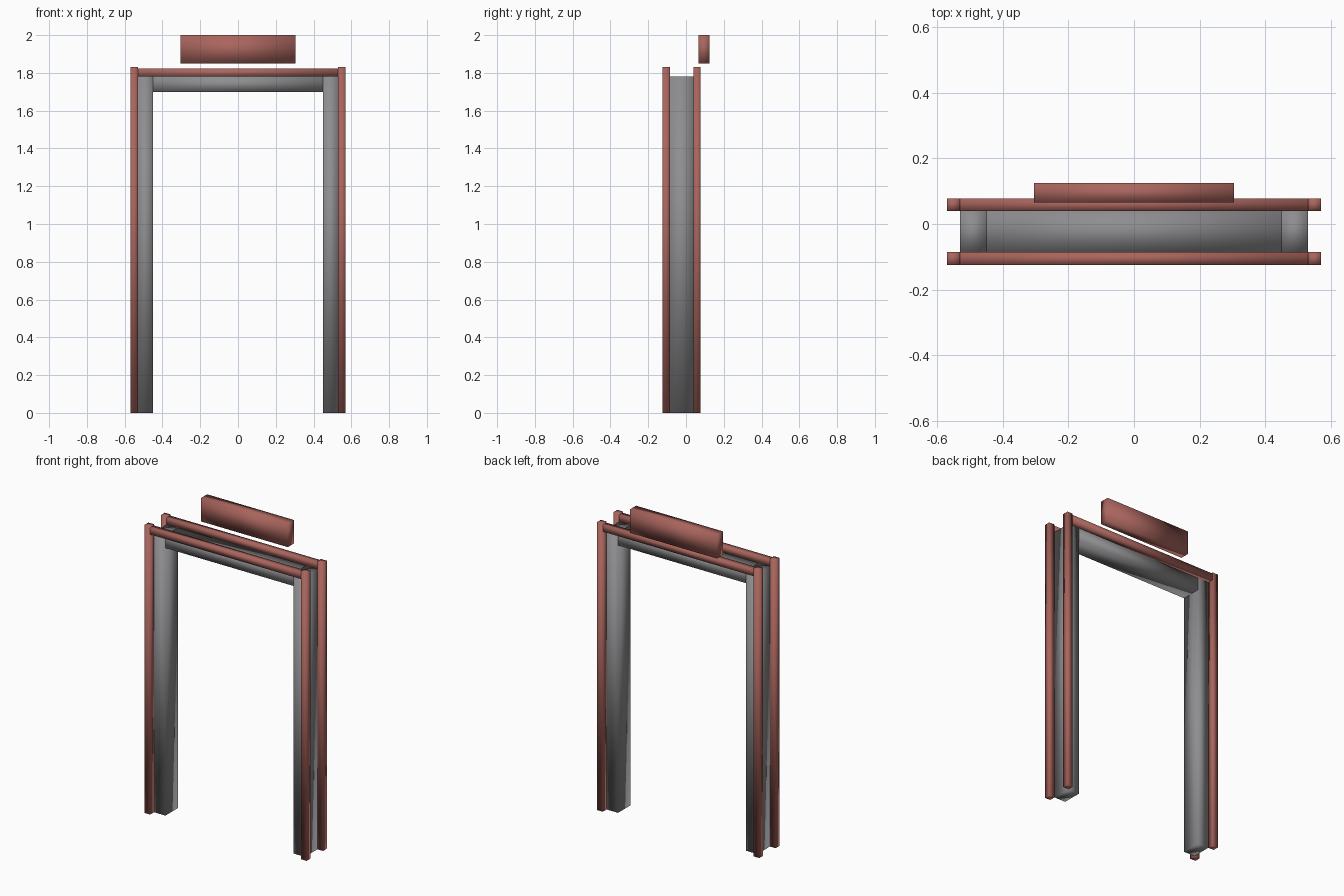
import bpy

cube = bpy.data.objects.get("Cube")
if cube:
    bpy.data.objects.remove(cube, do_unlink=True)


def make_material(name, color):
    mat = bpy.data.materials.new(name)
    mat.use_nodes = True
    mat.diffuse_color = color
    mat.node_tree.nodes["Principled BSDF"].inputs["Base Color"].default_value = color
    return mat


def box(name, xs, ys, zs, mat):
    """Softly shaded box spanning the given ranges."""
    ranges = (xs, ys, zs)
    bpy.ops.mesh.primitive_cube_add(size=1)
    obj = bpy.context.object
    obj.name = name
    obj.location = [(a + b) / 2 for a, b in ranges]
    obj.scale = [b - a for a, b in ranges]
    bpy.ops.object.transform_apply(location=False, rotation=False, scale=True)
    bpy.ops.object.shade_smooth()
    obj.data.materials.append(mat)
    return obj


red = make_material("dusty red", (0.40, 0.13, 0.11, 1))
grey = make_material("mid grey", (0.27, 0.27, 0.28, 1))

INNER, OUTER, EDGE = 0.45, 0.53, 0.57
FRONT = (-0.125, -0.086)
BACK = (0.04, 0.078)
DEPTH = (FRONT[1], BACK[0])
FRAME_TOP = 1.78


def side_range(side, a, b):
    return sorted((side * a, side * b))


# Grey door frame: two jambs and the header between them
for label, side in (("left", 1), ("right", -1)):
    box(label + "_jamb", side_range(side, INNER, OUTER), DEPTH, (0, FRAME_TOP), grey)
box("header", (-INNER, INNER), DEPTH, (1.70, FRAME_TOP), grey)

# Red trim around the front and back of the frame
for face, ys in (("front", FRONT), ("back", BACK)):
    for label, side in (("left", 1), ("right", -1)):
        box(f"{face}_{label}_trim", side_range(side, OUTER, EDGE), ys, (0, 1.83), red)
    box(face + "_top_trim", (-OUTER, OUTER), ys, (FRAME_TOP, 1.822), red)

# Sign plate above the doorway
box("sign_plate", (-0.305, 0.305), (0.065, 0.125), (1.85, 2.0), red)
